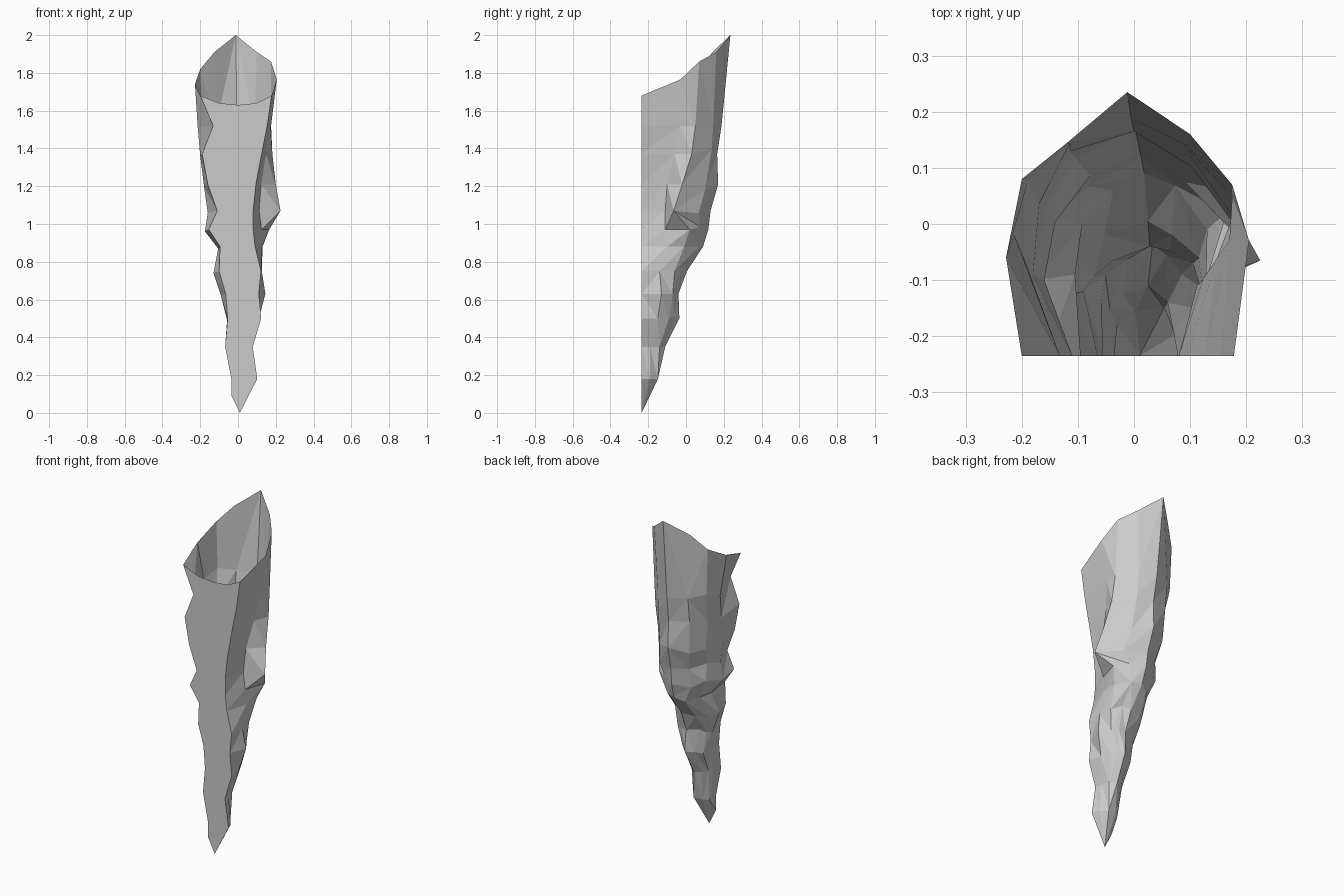
import bpy, bmesh, random

if "Cube" in bpy.data.objects:
    bpy.data.objects.remove(bpy.data.objects["Cube"])

random.seed(11)
FRONT = -0.235

# Open slanted rim, from the front left round the back to the front right
rim = [(-.20, FRONT, 1.68), (-.228, -.06, 1.74), (-.20, .08, 1.82), (-.125, .14, 1.91),
       (-.012, .235, 2.0), (.10, .16, 1.91), (.175, .07, 1.86), (.205, -.03, 1.765),
       (.178, FRONT, 1.68)]
rim_front = [(.10, FRONT, 1.64), (0, FRONT, 1.63), (-.10, FRONT, 1.64)]

# Sections: z, front left, outer left, front right, right crease x and y,
# right ridge x and y, back y, back ridge x
sections = [
    (1.52, -.132, -.213, .155, .170, -.03, .175, .05, .188, -.005),
    (1.37, -.190, -.200, .125, .148, -.06, .182, .03, .165, .000),
    (1.21, -.160, -.180, .095, .122, -.10, .200, -.02, .170, .002),
    (1.07, -.110, -.160, .080, .112, -.11, .225, -.065, .130, .010),
    (0.97, -.155, -.175, .080, .125, -.11, .165, .02, .118, .013),
    (0.88, -.095, -.105, .090, .128, -.10, .130, -.01, .090, .018),
    (0.75, -.100, -.130, .122, .126, -.14, .115, -.06, .005, .025),
    (0.63, -.065, -.090, .110, .145, -.13, .105, -.07, -.040, .028),
    (0.50, -.055, -.058, .123, .110, -.15, .085, -.09, -.035, .033),
    (0.35, -.068, -.055, .078, .070, -.19, .060, -.14, -.110, .025),
    (0.18, -.035, -.030, .102, .085, -.19, .070, -.16, -.145, .038),
]


def ring(z, fl, ol, fr, cx, cy, rx, ry, yb, bx):
    """One craggy section; the front corners stay on the flat face."""
    def crag(x, y, kx, ky):
        s = min(1, z)
        j = lambda a: random.uniform(-a, a) * s
        return (bx + (x - bx) * kx + j(.012), y + (yb - y) * ky + j(.015), z + j(.03))
    return [(fl, FRONT, z), (ol, cy + .01, z - .01), crag(ol, cy, .88, .48),
            crag(ol, cy, .52, .8), (bx, yb, z), crag(rx, ry, .55, .68),
            (rx, ry, z), (cx, cy, z), (fr, FRONT, z)]


bm = bmesh.new()
rows = [[bm.verts.new(p) for p in r] for r in [rim] + [ring(*s) for s in sections]]
front_rim = [bm.verts.new(p) for p in rim_front]
tip = bm.verts.new((.01, FRONT, 0))
tip_side = bm.verts.new((-.035, FRONT, .09))

# Craggy sides and back, split along random diagonals
for a, b in zip(rows, rows[1:]):
    for i in range(8):
        if random.random() < .5:
            tris = [(a[i], b[i], b[i + 1]), (a[i], b[i + 1], a[i + 1])]
        else:
            tris = [(a[i], b[i], a[i + 1]), (a[i + 1], b[i], b[i + 1])]
        for t in tris:
            bm.faces.new(t)
last = rows[-1]
bm.faces.new((last[0], tip_side, last[1]))
bm.faces.new((last[1], tip_side, tip))
for i in range(1, 8):
    bm.faces.new((last[i], tip, last[i + 1]))

# Flat front face
bm.faces.new([r[0] for r in rows] + [tip_side, tip] + [r[8] for r in reversed(rows)] + front_rim)

# Fewer facets toward the narrow tip
low = [v for r in rows[6:] for v in r[1:8]]
bmesh.ops.remove_doubles(bm, verts=low, dist=.03)
bmesh.ops.recalc_face_normals(bm, faces=bm.faces)

mesh = bpy.data.meshes.new("rock_spike")
bm.to_mesh(mesh)
bm.free()
bpy.context.collection.objects.link(bpy.data.objects.new("rock_spike", mesh))
